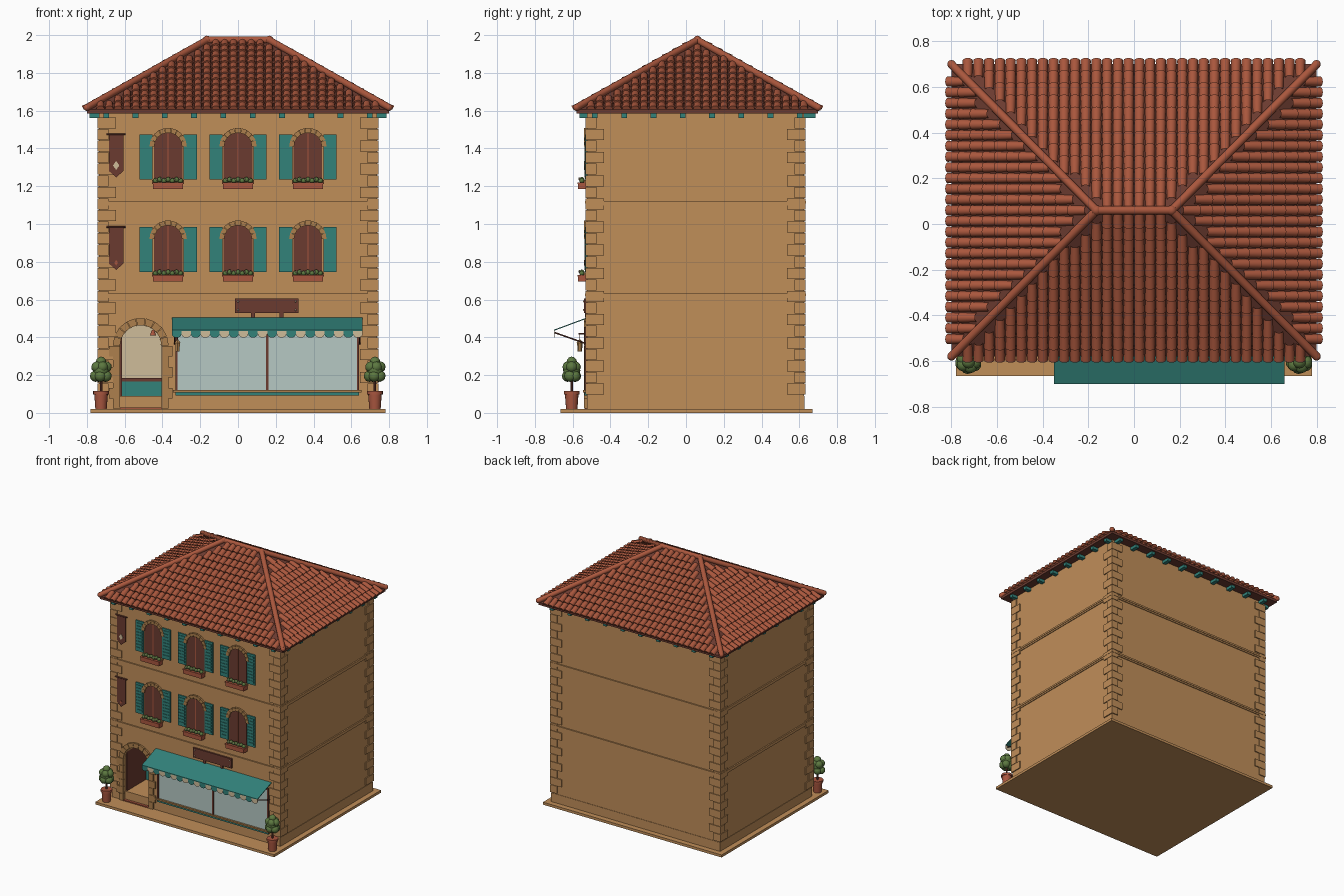
import bpy, bmesh, math
from mathutils import Vector, Matrix

if "Cube" in bpy.data.objects:
    bpy.data.objects.remove(bpy.data.objects["Cube"])


def material(name, hexcode):
    srgb = [int(hexcode[i:i + 2], 16) / 255 for i in (0, 2, 4)]
    col = [((c + .055) / 1.055) ** 2.4 for c in srgb] + [1]
    m = bpy.data.materials.new(name)
    m.use_nodes = True
    m.diffuse_color = col
    m.node_tree.nodes["Principled BSDF"].inputs["Base Color"].default_value = col
    return m


WALL = material("ochre plaster", "C08E59")
TRIM = material("stone trim", "AD804D")
TILE = material("roof tile", "AA573D")
CLAY = material("terracotta", "A9563F")
WOOD = material("dark wood", "6B3B30")
TEAL = material("teal paint", "32827A")
GLASS = material("pale glass", "B6C8C3")
CREAM = material("cream", "CFBC9A")
LEAF = material("leaf green", "5C7840")


def part(name, mat, build, smooth=False):
    bm = bmesh.new()
    build(bm)
    bmesh.ops.recalc_face_normals(bm, faces=bm.faces)
    me = bpy.data.meshes.new(name)
    bm.to_mesh(me)
    bm.free()
    me.materials.append(mat)
    ob = bpy.data.objects.new(name, me)
    bpy.context.collection.objects.link(ob)
    bpy.ops.object.select_all(action='DESELECT')
    ob.select_set(True)
    bpy.context.view_layer.objects.active = ob
    if smooth:
        bpy.ops.object.shade_smooth_by_angle(angle=math.radians(40))
    return ob


def prism(bm, pts, off):
    a = [bm.verts.new(p) for p in pts]
    b = [bm.verts.new(Vector(p) + Vector(off)) for p in pts]
    bm.faces.new(a)
    bm.faces.new(b[::-1])
    for i in range(len(a)):
        j = (i + 1) % len(a)
        bm.faces.new((a[i], b[i], b[j], a[j]))


def box(bm, x0, x1, y0, y1, z0, z1):
    prism(bm, [(x0, y0, z0), (x1, y0, z0), (x1, y1, z0), (x0, y1, z0)], (0, 0, z1 - z0))


def plate(bm, xz, y, depth):
    prism(bm, [(x, y, z) for x, z in xz], (0, depth, 0))


def rod(bm, p, q, r, r2=None, n=10):
    p, q = Vector(p), Vector(q)
    rot = (q - p).to_track_quat('Z', 'Y').to_matrix().to_4x4()
    bmesh.ops.create_cone(bm, cap_ends=True, segments=n, radius1=r, radius2=r if r2 is None else r2,
                          depth=(q - p).length, matrix=Matrix.Translation((p + q) / 2) @ rot)


def ball(bm, c, r):
    bmesh.ops.create_icosphere(bm, subdivisions=2, radius=r, matrix=Matrix.Translation(c))


def arch(cx, base, spring, r, n=16):
    return [(cx + r, base)] + [(cx + r * math.cos(math.pi * i / n), spring + r * math.sin(math.pi * i / n))
                               for i in range(n + 1)] + [(cx - r, base)]


def arch_stones(bm, cx, spring, r0, r1, n, y, depth):
    for i in range(n):
        a, b = math.pi * (i + .03) / n, math.pi * (i + .97) / n
        ring = [(r0, a), (r1, a), (r1, b), (r0, b)]
        plate(bm, [(cx + r * math.cos(t), spring + r * math.sin(t)) for r, t in ring], y, depth)


HX, Y0, Y1 = .735, -.525, .625
DOOR = -.515

# Body with a deep arched doorway
part("ground_slab", WALL, lambda bm: box(bm, -.78, .78, -.665, .67, 0, .02))
body = part("body", WALL, lambda bm: box(bm, -HX, HX, Y0, Y1, .015, 1.59))
cutter = part("doorway_cutter", WALL, lambda bm: plate(bm, arch(DOOR, .024, .355, .11), -.7, .48))
cutter.hide_render = True
bpy.context.view_layer.objects.active = body
cut = body.modifiers.new("doorway", 'BOOLEAN')
cut.operation, cut.solver, cut.object = 'DIFFERENCE', 'EXACT', cutter
bpy.ops.object.modifier_apply(modifier=cut.name)
bpy.data.objects.remove(cutter)


# Corner blocks and floor bands
def quoins(bm):
    n, g = 24, .008
    h = 1.47 / n
    for sx in (-1, 1):
        for y, sy in ((Y0, -1), (Y1, 1)):
            for i in range(n):
                a, b = (.09, .05) if i % 2 else (.05, .09)
                xs = sorted((sx * (HX + g), sx * (HX - a)))
                ys = sorted((y + sy * g, y - sy * b))
                box(bm, *xs, *ys, .097 + i * h, .094 + (i + 1) * h)


def bands(bm):
    for z in (.607, 1.097):
        for g, a, b in ((.006, 0, .012), (.010, .012, .026)):
            box(bm, -HX - g, HX + g, Y0 - g, Y1 + g, z + a, z + b)
    box(bm, -HX - .003, HX + .003, Y0 + .01, Y1 + .003, .02, .09)


part("corner_blocks", WALL, quoins)
part("floor_bands", WALL, bands)

# Roof core, eave board and rafter tails
EX, EF, EB, EZ, RX, RY, RZ = .80, -.58, .70, 1.605, .165, .06, 1.965


def roof_core(bm):
    box(bm, -EX, EX, EF, EB, 1.585, EZ)
    c = [bm.verts.new(p) for p in ((-EX, EF, EZ), (EX, EF, EZ), (EX, EB, EZ), (-EX, EB, EZ))]
    l, r = bm.verts.new((-RX, RY, RZ)), bm.verts.new((RX, RY, RZ))
    for f in ((c[0], c[1], r, l), (c[1], c[2], r), (c[2], c[3], l, r), (c[3], c[0], l)):
        bm.faces.new(f)


def rafter_tails(bm):
    for i in range(10):
        x = (i - 4.5) * .155
        box(bm, x - .015, x + .015, EF + .015, Y0, 1.562, 1.587)
        box(bm, x - .015, x + .015, Y1, EB - .015, 1.562, 1.587)
    for i in range(8):
        y = .06 + (i - 3.5) * .155
        box(bm, HX, EX - .015, y - .015, y + .015, 1.562, 1.587)
        box(bm, -EX + .015, -HX, y - .015, y + .015, 1.562, 1.587)


part("roof_core", WOOD, roof_core)
part("rafter_tails", TEAL, rafter_tails)


# Overlapping barrel tiles on the four slopes
def tiles(bm):
    mid = (EF + EB) / 2
    slopes = [((0, EF), (1, 0), (0, 1), EX, RX), ((0, EB), (-1, 0), (0, -1), EX, RX),
              ((EX, mid), (0, 1), (-1, 0), .64, 0), ((-EX, mid), (0, -1), (1, 0), .64, 0)]
    rows, run, w, n = 12, .64, .047, 6
    step = run / rows
    slope = (RZ - EZ) / run
    for (ox, oy), u, v, wide, narrow in slopes:
        out = Vector((-v[0] * slope, -v[1] * slope, 1)).normalized()
        side = Vector((u[0], u[1], 0))
        for row in range(rows):
            top = (row + .9) * step
            half = wide - (wide - narrow) * top / run
            count = int((half + .005) / w * 2)
            if count % 2 != int(wide / w * 2) % 2:
                count -= 1
            for k in range(max(count, 0)):
                s = (k - (count - 1) / 2) * w
                arcs = []
                for d, lift, r in ((row * step - .012, .009, .0225), (min((row + 1.1) * step, run), 0, .019)):
                    c = Vector((ox, oy, EZ + d * slope)) + side * s + Vector((v[0], v[1], 0)) * d
                    arcs.append([bm.verts.new(c + side * r * math.cos(math.pi * i / n)
                                 + out * (lift + r * math.sin(math.pi * i / n))) for i in range(n + 1)])
                lo, hi = arcs
                bm.faces.new(lo)
                for i in range(n):
                    bm.faces.new((lo[i], hi[i], hi[i + 1], lo[i + 1]))


def ridge_caps(bm):
    z = RZ + .009
    rod(bm, (-RX, RY, z), (RX, RY, z), .019)
    for sx in (-1, 1):
        ball(bm, (sx * RX, RY, z), .023)
        for y in (EF, EB):
            corner = (sx * EX, y, EZ + .012)
            rod(bm, corner, (sx * RX, RY, z), .019)
            ball(bm, corner, .019)


part("roof_tiles", TILE, tiles, True)
part("ridge_caps", TILE, ridge_caps, True)

# Arched windows, shutters and flower boxes
BAYS = [(x, z) for x in (-.37, 0, .37) for z in (.745, 1.235)]


def shutters(bm):
    for x, z in BAYS:
        for s in (-1, 1):
            c = x + s * .117
            box(bm, c - .035, c + .035, Y0 - .009, Y0, z, z + .24)
            for i in range(9):
                zz = z + .016 + i * .024
                box(bm, c - .026, c + .026, Y0 - .013, Y0, zz, zz + .016)


def flower_boxes(bm):
    for x, z in BAYS:
        box(bm, x - .08, x + .08, Y0 - .046, Y0, z - .05, z - .022)
        box(bm, x - .084, x + .084, Y0 - .05, Y0, z - .022, z - .014)


def box_plants(bm):
    for x, z in BAYS:
        for i in range(7):
            ball(bm, (x + (i - 3) * .022, Y0 - .026, z - .006 + .006 * (i % 2)), .014)


def blossoms(bm):
    for x, z in BAYS:
        for i in range(6):
            ball(bm, (x + (i - 2.5) * .024, Y0 - .04, z + .001 + .005 * (i % 2)), .005)


part("window_panels", WOOD, lambda bm: [plate(bm, arch(x, z - .015, z + .175, .076), Y0 - .004, .004) for x, z in BAYS])
part("window_bars", CLAY, lambda bm: [box(bm, x - .003, x + .003, Y0 - .006, Y0, z, z + .245) for x, z in BAYS])
part("window_arches", TRIM, lambda bm: [arch_stones(bm, x, z + .175, .073, .099, 9, Y0 - .014, .014) for x, z in BAYS])
part("window_sills", TRIM, lambda bm: [box(bm, x - .085, x + .085, Y0 - .016, Y0, z - .015, z - .003) for x, z in BAYS])
part("shutters", TEAL, shutters)
part("flower_boxes", CLAY, flower_boxes)
part("box_plants", LEAF, box_plants, True)
part("blossoms", CREAM, blossoms, True)


# Hanging banners
def banners(bm):
    for z in (.985, 1.475):
        plate(bm, [(-.683, z), (-.607, z), (-.607, z - .195), (-.645, z - .228), (-.683, z - .195)], Y0 - .012, .006)
        rod(bm, (-.695, Y0 - .01, z), (-.595, Y0 - .01, z), .005)


def diamond(bm, z, r):
    plate(bm, [(-.645 - r, z), (-.645, z - r * 1.4), (-.645 + r, z), (-.645, z + r * 1.4)], Y0 - .015, .004)


part("banners", WOOD, banners)
part("banner_emblems", CREAM, lambda bm: diamond(bm, 1.31, .017))
part("lower_emblem", CLAY, lambda bm: diamond(bm, .795, .01))


# Doorway surround and interior
def door_surround(bm):
    arch_stones(bm, DOOR, .355, .11, .148, 9, Y0 - .014, .03)
    for i in range(6):
        out = .168 if i % 2 else .148
        for s in (-1, 1):
            xs = sorted((DOOR + s * .11, DOOR + s * out))
            box(bm, *xs, Y0 - .014, Y0 + .01, .022 + i * .0555, .0755 + i * .0555)


part("door_surround", TRIM, door_surround)
part("entry_back_wall", CREAM, lambda bm: plate(bm, arch(DOOR, .024, .355, .109), -.228, .006))
part("entry_floor", CLAY, lambda bm: box(bm, DOOR - .11, DOOR + .11, Y0 - .01, -.222, .02, .028))
part("door_leaf", WOOD, lambda bm: box(bm, DOOR - .109, DOOR - .1, Y0 + .02, -.24, .03, .40))
part("counter_front", TEAL, lambda bm: box(bm, DOOR - .1, DOOR + .109, -.27, -.23, .045, .165))
part("counter_trim", WOOD, lambda bm: [box(bm, DOOR - .1, DOOR + .109, -.276, -.23, a, b) for a, b in ((.028, .045), (.165, .185))])
part("door_bell", CLAY, lambda bm: rod(bm, (-.45, Y0 + .03, .41), (-.45, Y0 + .03, .44), .017, .006))


# Shop window
def shop_frame(bm):
    for x in (-.325, .155, .635):
        box(bm, x - .006, x + .006, Y0 - .012, Y0, .12, .45)
    box(bm, -.33, .64, Y0 - .012, Y0, .44, .455)


part("shop_glass", GLASS, lambda bm: box(bm, -.33, .64, Y0 - .005, Y0, .12, .45))
part("shop_frame", WOOD, shop_frame)
part("shop_sill", TRIM, lambda bm: box(bm, -.345, .655, Y0 - .02, Y0, .108, .12))
part("shop_skirt", TEAL, lambda bm: box(bm, -.33, .64, Y0 - .012, Y0, .093, .108))


# Awning with scalloped valance
def valance(bm, odd):
    w = 1.01 / 20
    for i in range(odd, 20, 2):
        c = -.35 + (i + .5) * w
        curve = [(c - w / 2 * math.cos(math.pi * k / 8), .418 - .02 * math.sin(math.pi * k / 8)) for k in range(9)]
        plate(bm, curve + [(c + w / 2, .44), (c - w / 2, .44)], -.70, .004)


def awning_arms(bm):
    for x in (-.335, .645):
        rod(bm, (x, -.695, .425), (x, Y0, .365), .004, n=6)


part("awning", TEAL, lambda bm: prism(bm, [(-.35, Y0, .505), (.66, Y0, .505), (.66, -.70, .44), (-.35, -.70, .44)], (0, 0, -.006)))
part("valance_teal", TEAL, lambda bm: valance(bm, 0))
part("valance_cream", CREAM, lambda bm: valance(bm, 1))
part("awning_arms", WOOD, awning_arms)

# Shop sign board and lantern
part("sign_board", WOOD, lambda bm: box(bm, -.015, .32, Y0 - .016, Y0, .53, .605))
part("sign_studs", CREAM, lambda bm: [ball(bm, (x, Y0 - .016, z), .005) for x in (.0, .305) for z in (.545, .59)])
part("sign_brackets", WOOD, lambda bm: [box(bm, x - .01, x + .01, Y0 - .01, Y0, .505, .53) for x in (.08, .23)])
part("lantern_bracket", WOOD, lambda bm: [rod(bm, (-.32, Y0, .42), (-.32, -.57, .42), .004), rod(bm, (-.32, -.562, .42), (-.32, -.562, .38), .002)])
part("lantern", TRIM, lambda bm: [rod(bm, (-.32, -.562, .325), (-.32, -.562, .37), .011, .015, 6), rod(bm, (-.32, -.562, .37), (-.32, -.562, .388), .019, .004, 6)])

# Potted shrubs either side
for side, sx in (("right", -1), ("left", 1)):
    px, py = sx * .725, -.605

    def pot(bm):
        rod(bm, (px, py, .02), (px, py, .1), .03, .036, 16)
        rod(bm, (px, py, .098), (px, py, .115), .042, n=16)

    def shrub(bm):
        ball(bm, (px, py, .225), .046)
        for k in range(5):
            t = k * math.tau / 5 + .3
            for r, z, s in ((.029, .195, .031), (.027, .243, .03)):
                ball(bm, (px + r * math.cos(t + z * 9), py + r * .75 * math.sin(t + z * 9), z), s)
        ball(bm, (px, py, .27), .028)

    part(side + "_pot", CLAY, pot, True)
    part(side + "_stem", WOOD, lambda bm: rod(bm, (px, py, .11), (px, py, .2), .007))
    part(side + "_shrub", LEAF, shrub, True)
